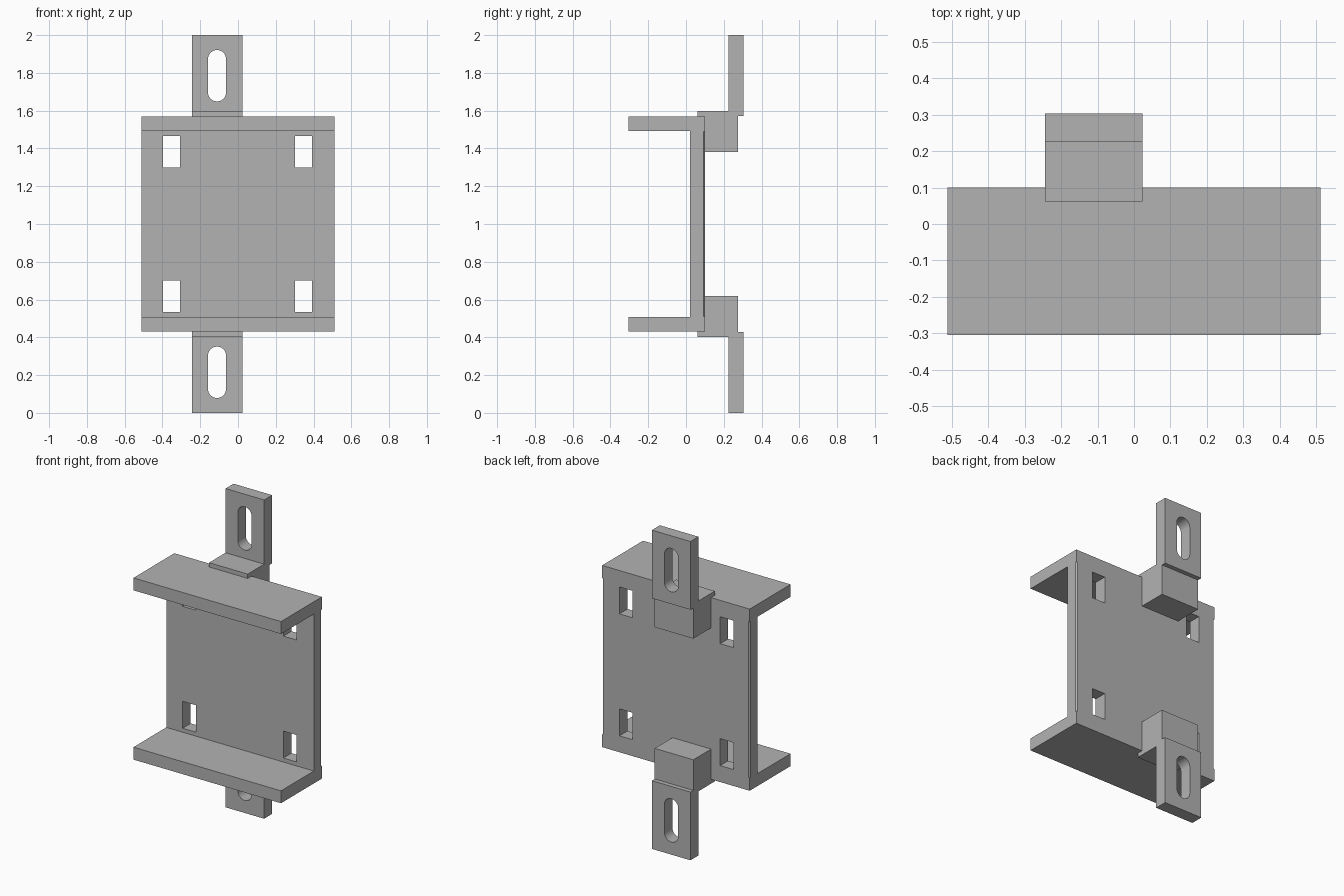
import bpy, bmesh, math
from mathutils import Vector

if "Cube" in bpy.data.objects:
    bpy.data.objects.remove(bpy.data.objects["Cube"])

steel = bpy.data.materials.new("grey_steel")
steel.diffuse_color = (0.45, 0.45, 0.45, 1)
steel.use_nodes = True
steel.node_tree.nodes["Principled BSDF"].inputs["Base Color"].default_value = steel.diffuse_color


def prism(name, profile, axis, lo, hi):
    """Extrude a 2D profile along axis 0 (yz), 1 (xz) or 2 (xy)."""
    bm = bmesh.new()
    verts = []
    for p in profile:
        co = list(p)
        co.insert(axis, lo)
        verts.append(bm.verts.new(co))
    face = bm.faces.new(verts)
    geom = bmesh.ops.extrude_face_region(bm, geom=[face])["geom"]
    offset = Vector((0, 0, 0))
    offset[axis] = hi - lo
    bmesh.ops.translate(bm, vec=offset,
                        verts=[g for g in geom if isinstance(g, bmesh.types.BMVert)])
    bmesh.ops.recalc_face_normals(bm, faces=bm.faces)
    me = bpy.data.meshes.new(name)
    bm.to_mesh(me)
    bm.free()
    me.materials.append(steel)
    ob = bpy.data.objects.new(name, me)
    bpy.context.collection.objects.link(ob)
    return ob


def cut(target, cutter):
    """Subtract the cutter, bake the result and delete the cutter."""
    mod = target.modifiers.new("cut", 'BOOLEAN')
    mod.operation, mod.solver, mod.object = 'DIFFERENCE', 'EXACT', cutter
    bpy.context.view_layer.update()
    dg = bpy.context.evaluated_depsgraph_get()
    me = bpy.data.meshes.new_from_object(target.evaluated_get(dg))
    target.modifiers.clear()
    target.data = me
    bpy.data.objects.remove(cutter)


def rect(x0, x1, z0, z1):
    return [(x0, z0), (x1, z0), (x1, z1), (x0, z1)]


def flip(profile):
    return [(a, 2 - z) for a, z in profile]


# C-shaped channel
half = [(0.10, 1.57), (-0.305, 1.57), (-0.305, 1.492), (0.02, 1.492)]
channel = prism("channel_plate", half + flip(half)[::-1], 0, -0.512, 0.512)

# Four rectangular windows
for x0, x1 in ((-0.398, -0.307), (0.301, 0.392)):
    hole = rect(x0, x1, 1.298, 1.467)
    for prof in (hole, flip(hole)):
        cut(channel, prism("window_cutter", prof, 1, -0.1, 0.2))

# Chamfered rear side edges of the web
for s in (-1, 1):
    tri = [(s * 0.500, 0.105), (s * 0.517, 0.088), (s * 0.53, 0.12)]
    cut(channel, prism("chamfer_cutter", tri, 2, 0.51, 1.49))

# Mounting brackets with slotted tabs, mirrored top and bottom
bracket = [(0.062, 1.57), (0.062, 1.597), (0.225, 1.597), (0.225, 2.0), (0.304, 2.0),
           (0.304, 1.572), (0.276, 1.572), (0.276, 1.38), (0.10, 1.38), (0.10, 1.57)]
r, cx, z_lo, z_hi = 0.048, -0.111, 1.697, 1.873
slot = []
for start, cz in ((0, z_hi), (math.pi, z_lo)):
    for i in range(17):
        a = start + math.pi * i / 16
        slot.append((cx + r * math.cos(a), cz + r * math.sin(a)))
for name, prof, hole in (("top_bracket", bracket, slot),
                         ("bottom_bracket", flip(bracket), flip(slot))):
    ob = prism(name, prof, 0, -0.244, 0.024)
    cut(ob, prism("slot_cutter", hole, 1, 0.15, 0.4))
    bpy.ops.object.select_all(action='DESELECT')
    ob.select_set(True)
    bpy.context.view_layer.objects.active = ob
    bpy.ops.object.shade_smooth_by_angle(angle=math.radians(30))
